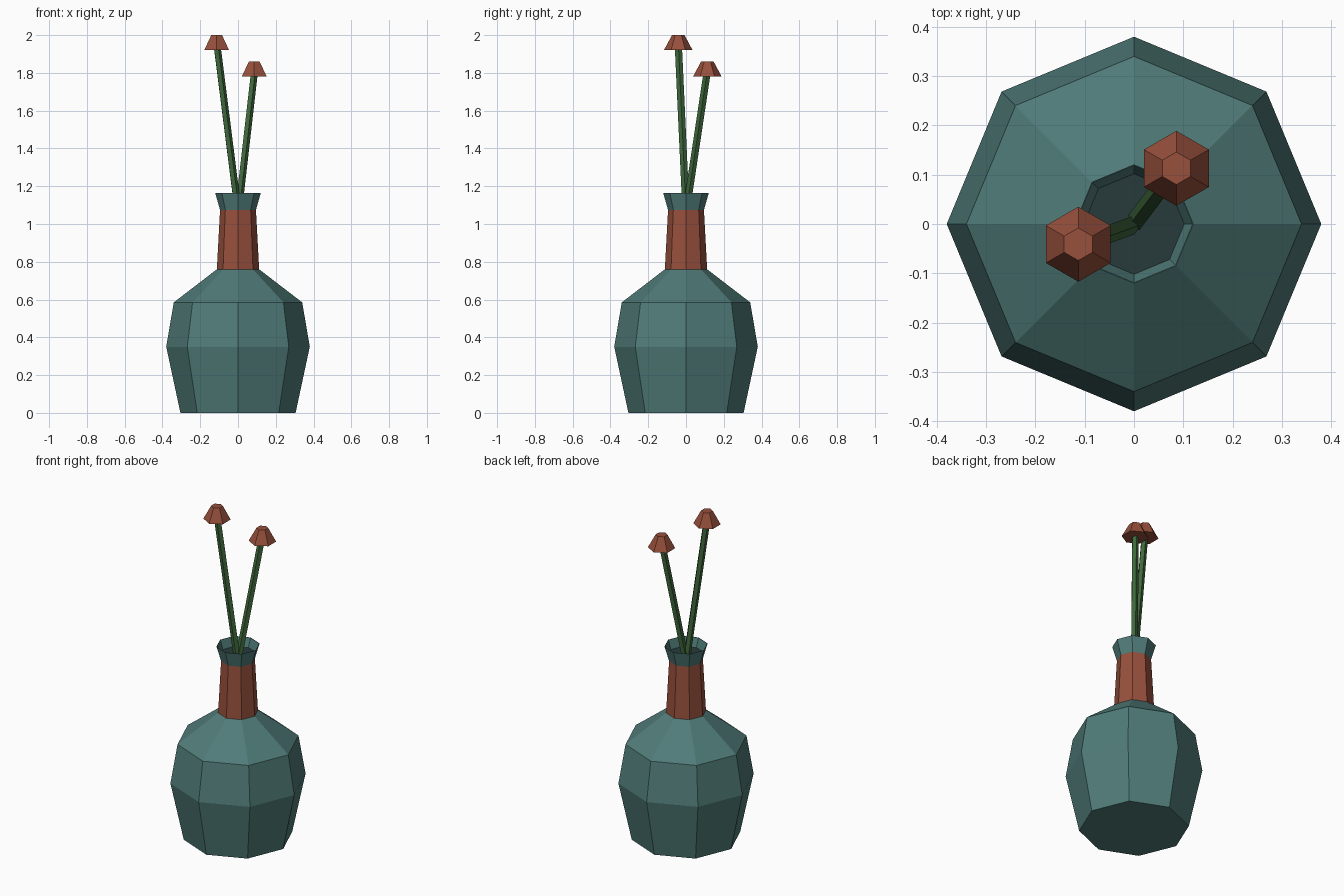
import bpy, bmesh, math
from mathutils import Vector

if "Cube" in bpy.data.objects:
    bpy.data.objects.remove(bpy.data.objects["Cube"])


def material(name, rgb):
    m = bpy.data.materials.new(name)
    m.diffuse_color = (*rgb, 1)
    m.use_nodes = True
    m.node_tree.nodes["Principled BSDF"].inputs["Base Color"].default_value = m.diffuse_color
    return m


TEAL = material("teal_glaze", (0.08, 0.20, 0.19))
RUST = material("rust", (0.31, 0.08, 0.045))
GREEN = material("stem_green", (0.05, 0.14, 0.045))
DARK = material("dark_inside", (0.02, 0.042, 0.042))


def lathe(name, profile, sides, mat, centre=(0, 0), turn=0.0, bottom=False, top=False):
    """Flat-faced turned part from (radius, z) points."""
    bm = bmesh.new()
    rings = []
    for r, z in profile:
        angles = [turn + 2 * math.pi * i / sides for i in range(sides)]
        rings.append([bm.verts.new((centre[0] + r * math.cos(a),
                                    centre[1] + r * math.sin(a), z)) for a in angles])
    for lo, hi in zip(rings, rings[1:]):
        for i in range(sides):
            j = (i + 1) % sides
            bm.faces.new((lo[i], lo[j], hi[j], hi[i]))
    if bottom:
        bm.faces.new(rings[0][::-1])
    if top:
        bm.faces.new(rings[-1])
    mesh = bpy.data.meshes.new(name)
    bm.to_mesh(mesh)
    bm.free()
    mesh.materials.append(mat)
    ob = bpy.data.objects.new(name, mesh)
    bpy.context.collection.objects.link(ob)
    return ob


def rod(name, start, end, radius, mat):
    """Thin five-sided stem between two points."""
    start, end = Vector(start), Vector(end)
    axis = end - start
    ob = lathe(name, [(radius, 0), (radius, axis.length)], 5, mat, bottom=True, top=True)
    ob.location = start
    ob.rotation_euler = axis.to_track_quat('Z', 'Y').to_euler()
    return ob


# Vase: belly, coloured neck, flared lip with an inner wall, dark opening
lathe("vase_body", [(0.305, 0), (0.38, 0.35), (0.34, 0.585), (0.112, 0.76)], 8, TEAL, bottom=True)
lathe("vase_neck", [(0.112, 0.76), (0.095, 1.075)], 8, RUST)
lathe("vase_lip", [(0.095, 1.075), (0.121, 1.165), (0.119, 1.165), (0.102, 1.11)], 8, TEAL)
lathe("vase_opening", [(0.09, 1.09), (0.103, 1.11)], 8, DARK, top=True)

# Two leaning stems, each with a six-sided bud
for i, (x, y, z) in enumerate([(-0.113, -0.041, 1.92), (0.086, 0.113, 1.78)], 1):
    rod(f"stem_{i}", (0, 0, 1.06), (x, y, z + 0.03), 0.02, GREEN)
    lathe(f"flower_{i}", [(0.076, z), (0.033, z + 0.08)], 6, RUST, (x, y),
          math.pi / 2, bottom=True, top=True)
